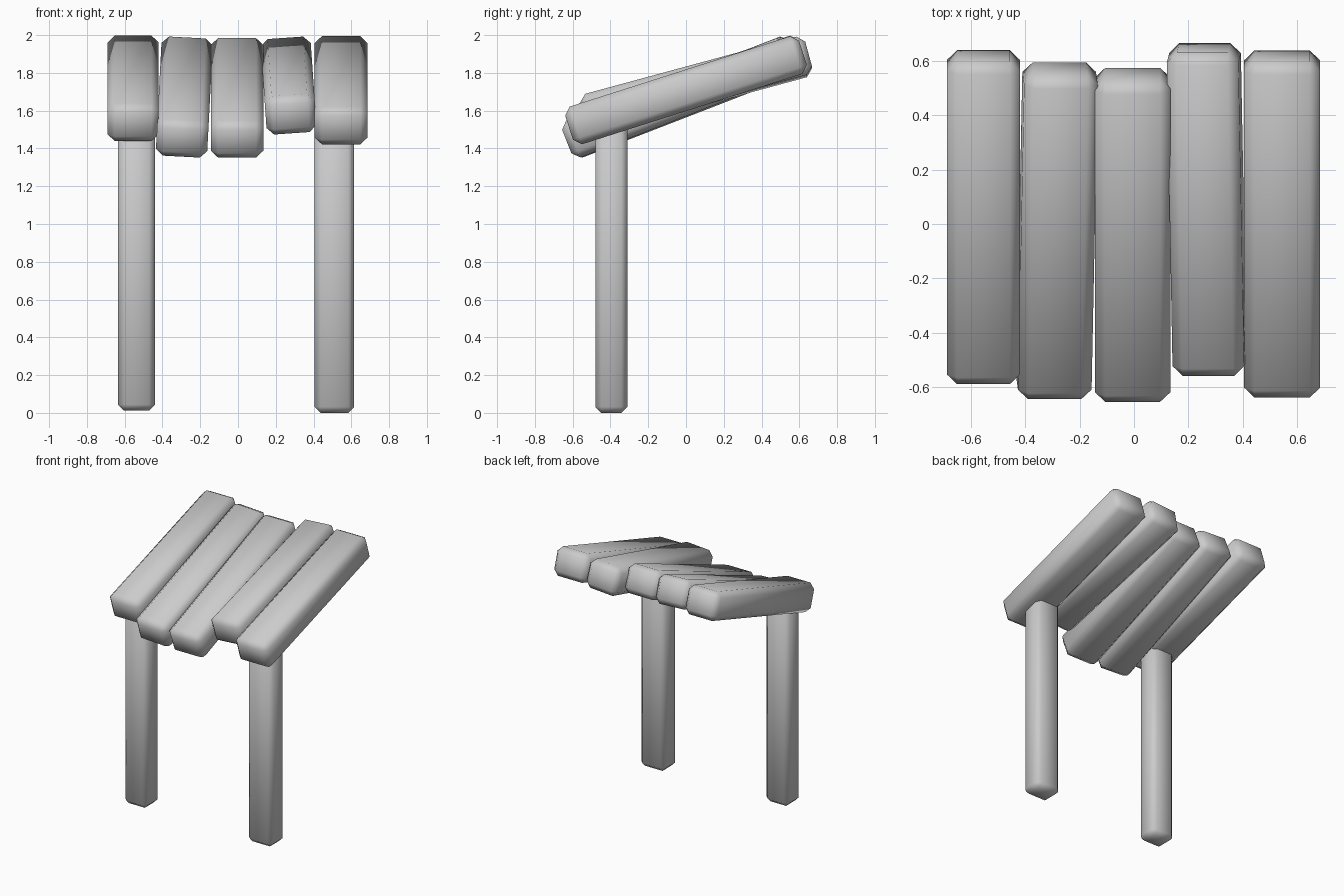
import bpy
from math import radians

if "Cube" in bpy.data.objects:
    bpy.data.objects.remove(bpy.data.objects["Cube"], do_unlink=True)

grey = bpy.data.materials.new("plain grey")
grey.use_nodes = True
colour = (0.6, 0.6, 0.6, 1)
grey.diffuse_color = colour
grey.node_tree.nodes["Principled BSDF"].inputs["Base Color"].default_value = colour


def soft_block(name, size, centre, tilt=0, roll=0, bevel=0.038):
    """Chamfered block with fully smooth shading."""
    bpy.ops.mesh.primitive_cube_add(size=1, location=centre,
                                    rotation=(radians(tilt), radians(roll), 0))
    ob = bpy.context.object
    ob.name = ob.data.name = name
    ob.scale = size
    bpy.ops.object.transform_apply(location=False, rotation=False, scale=True)
    mod = ob.modifiers.new("chamfer", "BEVEL")
    mod.width = bevel
    mod.segments = 1
    mod.limit_method = "NONE"
    bpy.ops.object.modifier_apply(modifier=mod.name)
    bpy.ops.object.shade_smooth()
    ob.data.materials.append(grey)
    return ob


# Sloping planks: name, centre, width, length, tilt, roll
planks = [
    ("right_outer_plank", (-0.555, 0.025, 1.718), 0.270, 1.25, 17.8, 0),
    ("right_inner_plank", (-0.284, -0.025, 1.672), 0.272, 1.28, 21.2, 3),
    ("middle_plank", (-0.005, -0.040, 1.668), 0.278, 1.27, 21.4, 0),
    ("left_inner_plank", (0.268, 0.053, 1.733), 0.265, 1.235, 15.2, -4),
    ("left_outer_plank", (0.546, 0.000, 1.708), 0.280, 1.30, 17.7, 0),
]
for name, centre, width, length, tilt, roll in planks:
    soft_block(name, (width, length, 0.21), centre, tilt, roll)

# Upright posts: name, x, width, foot height
for name, x, width, foot in [("right_post", -0.537, 0.196, 0.012),
                             ("left_post", 0.510, 0.210, 0.0)]:
    top = 1.58
    soft_block(name, (width, 0.17, top - foot), (x, -0.395, (top + foot) / 2), bevel=0.032)
